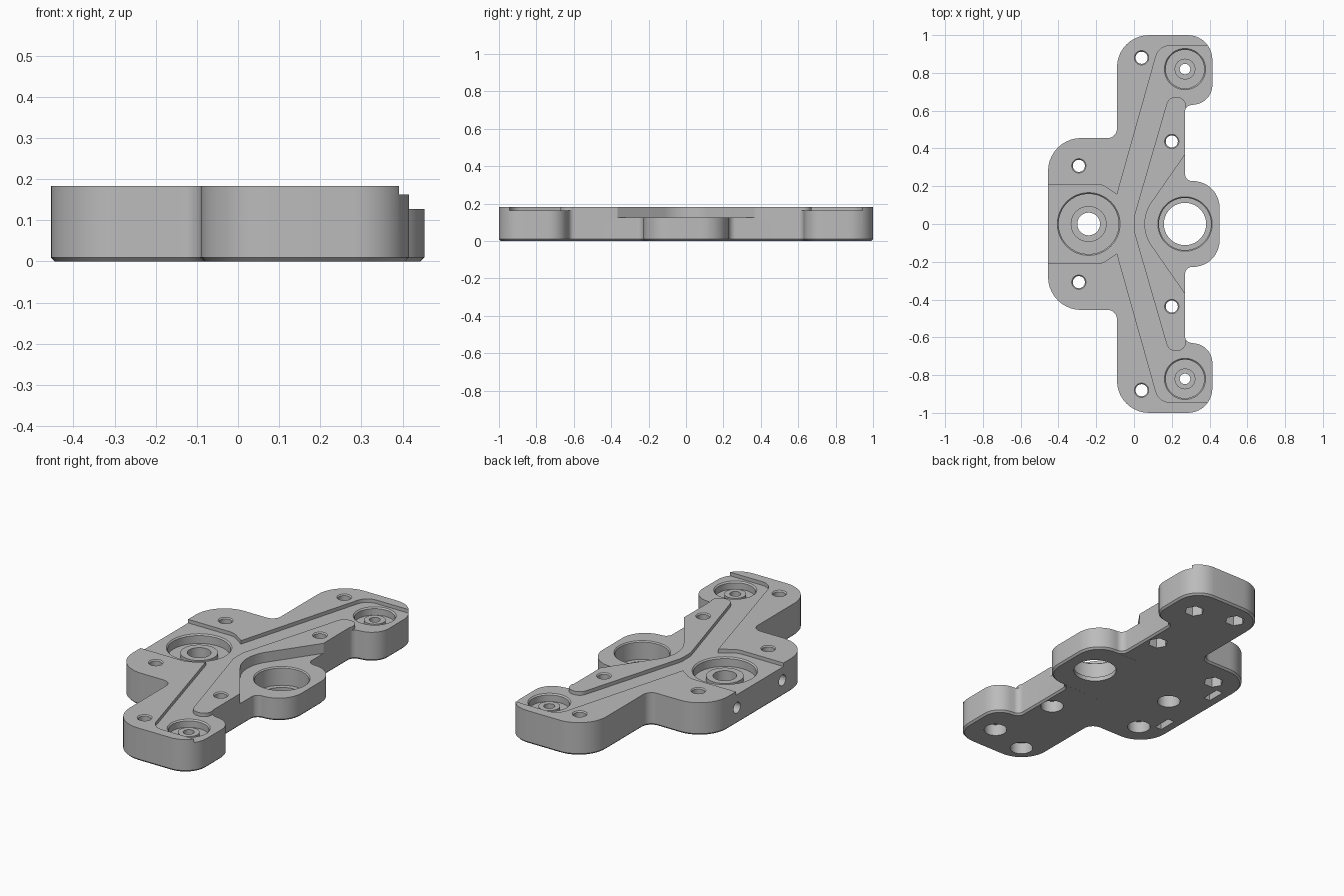
import bpy, bmesh, math
from mathutils import Vector

if "Cube" in bpy.data.objects:
    bpy.data.objects.remove(bpy.data.objects["Cube"])

TOP, CHANNEL, POCKET = 0.183, 0.163, 0.127

grey = bpy.data.materials.new("plain grey")
grey.diffuse_color = (0.5, 0.5, 0.5, 1)
grey.use_nodes = True
grey.node_tree.nodes["Principled BSDF"].inputs["Base Color"].default_value = grey.diffuse_color


def rounded(points, steps=10):
    """Closed polygon with each (x, y, radius) corner replaced by an arc."""
    out = []
    for i, (x, y, r) in enumerate(points):
        p = Vector((x, y))
        if r == 0:
            out.append(p)
            continue
        a = (Vector(points[i - 1][:2]) - p).normalized()
        b = (Vector(points[(i + 1) % len(points)][:2]) - p).normalized()
        half = a.angle(b) / 2
        centre = p + (a + b).normalized() * (r / math.sin(half))
        start = p + a * (r / math.tan(half)) - centre
        end = p + b * (r / math.tan(half)) - centre
        turn = start.angle_signed(end)
        for k in range(steps + 1):
            t = -turn * k / steps
            c, s = math.cos(t), math.sin(t)
            out.append(centre + Vector((start.x * c - start.y * s,
                                        start.x * s + start.y * c)))
    return out


def mirrored(half):
    """Complete a half outline across y = 0."""
    return half + [(x, -y, r) for x, y, r in reversed(half) if y != 0]


def add_object(name, bm):
    bmesh.ops.recalc_face_normals(bm, faces=bm.faces)
    mesh = bpy.data.meshes.new(name)
    bm.to_mesh(mesh)
    bm.free()
    obj = bpy.data.objects.new(name, mesh)
    bpy.context.collection.objects.link(obj)
    mesh.materials.append(grey)
    return obj


def prism(name, outline, z0, z1, chamfer=0):
    bm = bmesh.new()
    face = bm.faces.new([bm.verts.new((p[0], p[1], z0)) for p in outline])
    top = bmesh.ops.extrude_face_region(bm, geom=[face])["geom"]
    for v in top:
        if isinstance(v, bmesh.types.BMVert):
            v.co.z = z1
    if chamfer:
        edges = [e for e in bm.edges if all(v.co.z == z0 for v in e.verts)]
        bmesh.ops.bevel(bm, geom=edges, offset=chamfer, segments=1, affect='EDGES')
    return add_object(name, bm)


def lathe(name, profile, x, y, n=48):
    """Turned solid from (radius, z) points; both ends lie on the axis."""
    bm = bmesh.new()
    rings = [[bm.verts.new((x + r * math.cos(2 * math.pi * k / n),
                            y + r * math.sin(2 * math.pi * k / n), z))
              for k in range(n)] for r, z in profile]
    for a, b in zip(rings, rings[1:]):
        for k in range(n):
            bm.faces.new((a[k], a[(k + 1) % n], b[(k + 1) % n], b[k]))
    bm.faces.new(rings[0])
    bm.faces.new(rings[-1])
    return add_object(name, bm)


# Main plate with a small chamfer round the bottom
plate = prism("mounting_plate", rounded(mirrored([
    (-.455, .455, .175), (-.09, .455, .05), (-.09, 1, .17), (.415, 1, .13),
    (.415, .645, .105), (.27, .625, .035), (.27, .225, .038), (.453, .235, .14)])),
    0, TOP, 0.01)
cutters = []

# Shallow branching channel that leaves a raised chevron in the middle
cutters.append(prism("channel_cutter", rounded(mirrored([
    (-.6, .21, 0), (-.17, .21, .1), (-.09, .155, 0), (.132, .945, .08), (.6, .945, 0),
    (.6, .58, 0), (.275, .58, 0), (.275, .672, .048), (.183, .672, .048),
    (0, .04, .1)])), CHANNEL, 0.3))

# Deeper pocket round the large right-hand hole
cutters.append(prism("pocket_cutter", rounded([
    (.6, .37, 0), (.272, .37, 0), (.014, 0, .2), (.272, -.37, 0), (.6, -.37, 0)], 20),
    POCKET, 0.3))

# Large hole with a thin ledge at the bottom
cutters.append(lathe("large_hole_cutter", [
    (.112, -.1), (.112, .025), (.138, .025), (.138, POCKET - .006),
    (.146, POCKET + .002), (.146, .3)], .27, 0, 64))


# Recessed seat with a raised ring round its hole
def bearing_seat(x, y, hole, ring, seat, floor, ring_top):
    cutters.append(lathe("seat_cutter", [
        (hole, -.1), (hole, ring_top), (ring, ring_top), (ring, floor),
        (seat - .007, floor), (seat - .007, CHANNEL - .007),
        (seat + .001, CHANNEL + .001), (seat + .001, .3)], x, y, 64))


bearing_seat(-.24, 0, .06, .095, .166, .112, .135)
for s in (1, -1):
    bearing_seat(.27, s * .82, .028, .055, .109, .12, .142)


# Bolt holes: hexagonal nut recesses on one side, round head recesses on the other
for x, y in ((.04, .88), (.2, .437), (-.292, .308), (.27, .82)):
    for s in (1, -1):
        if y != .82:
            cutters.append(lathe("bolt_hole_cutter", [
                (.032, -.1), (.032, TOP - .006), (.04, TOP + .002), (.04, .3)],
                x, s * y, 32))
        sides, radius = (6, .052) if s > 0 else (32, .06)
        cutters.append(lathe("recess_cutter", [(radius, -.1), (radius, .065)],
                             x, s * y, sides))

# Side screw holes in the left edge, each crossing a nut slot open below
for s in (1, -1):
    hole = lathe("side_hole_cutter", [(.03, 0), (.03, .3)], 0, 0, 32)
    for v in hole.data.vertices:
        v.co = Vector((v.co.z - .6, v.co.x + s * .2, v.co.y + .09))
    hole.data.flip_normals()
    bm = bmesh.new()
    bm.from_mesh(hole.data)
    bmesh.ops.recalc_face_normals(bm, faces=bm.faces)
    bm.to_mesh(hole.data)
    bm.free()
    cutters.append(hole)
    cutters.append(prism("nut_slot_cutter", [
        (-.4, s * .2 - .053), (-.36, s * .2 - .053),
        (-.36, s * .2 + .053), (-.4, s * .2 + .053)], -.1, .135))

# Cut everything out of the plate
bpy.context.view_layer.objects.active = plate
plate.select_set(True)
for c in cutters:
    c.hide_render = True
    mod = plate.modifiers.new("cut", 'BOOLEAN')
    mod.operation, mod.solver, mod.object = 'DIFFERENCE', 'EXACT', c
    bpy.ops.object.modifier_apply(modifier=mod.name)
for c in cutters:
    bpy.data.objects.remove(c)

bpy.ops.object.shade_smooth_by_angle(angle=math.radians(30))
